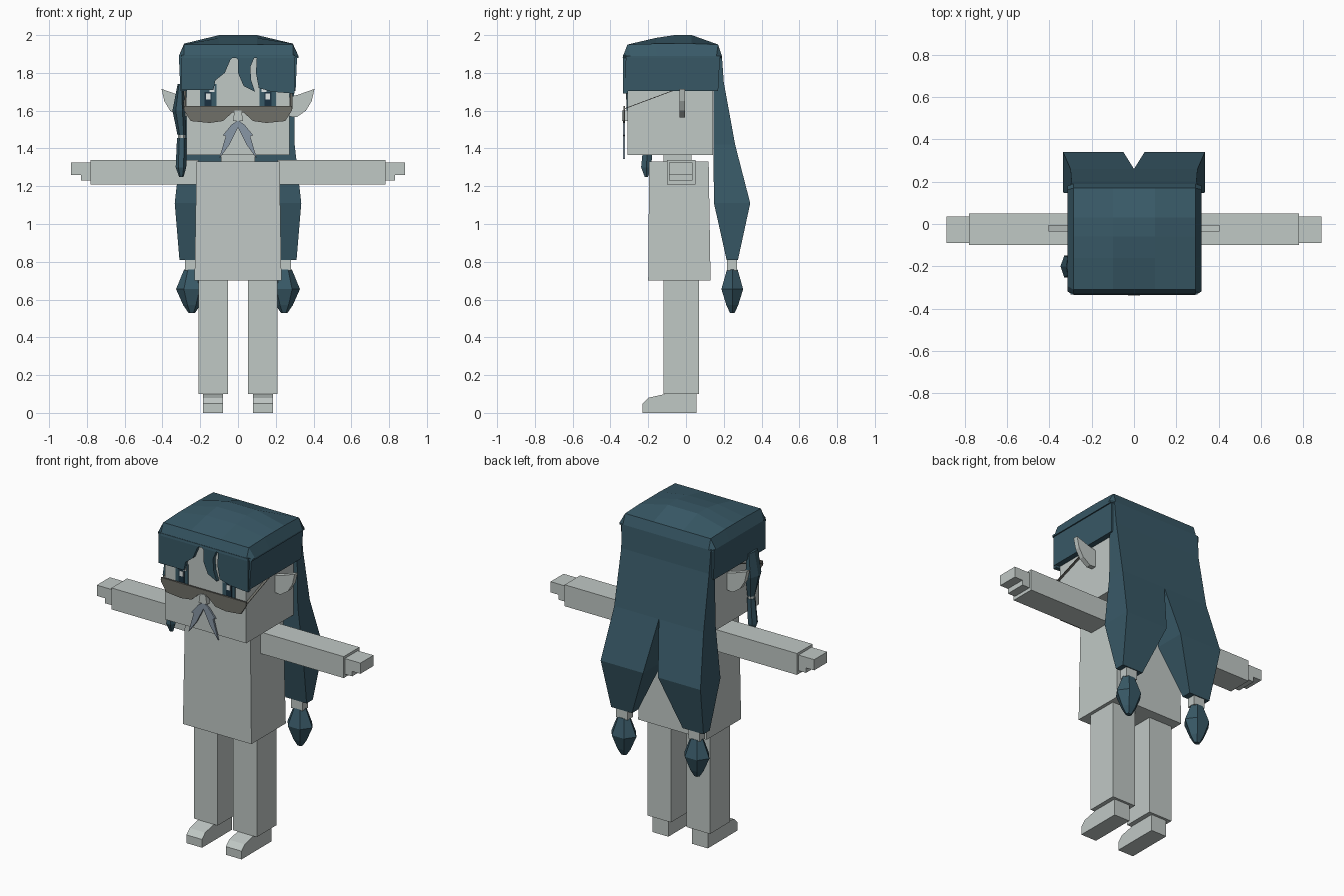
import bpy
import bmesh
import math

old_cube = bpy.data.objects.get("Cube")
if old_cube:
    bpy.data.objects.remove(old_cube, do_unlink=True)


def material(name, red, green, blue):
    mat = bpy.data.materials.new(name)
    mat.use_nodes = True
    mat.diffuse_color = (red, green, blue, 1)
    shader = mat.node_tree.nodes["Principled BSDF"]
    shader.inputs["Base Color"].default_value = (red, green, blue, 1)
    return mat


PALE = material("pale_grey", .53, .58, .56)
HAIR = material("teal_hair", .04, .1, .135)
LENS = material("smoky_lens", .16, .16, .14)
WHISKER = material("blue_grey_whisker", .25, .31, .38)
PUPIL = material("dark_pupil", .01, .03, .05)
SHINE = material("eye_shine", .8, .85, .85)


def loft(name, rings, mat):
    """Skin a list of equal-length rings and cap both ends."""
    bm = bmesh.new()
    loops = [[bm.verts.new(point) for point in ring] for ring in rings]
    count = len(loops[0])
    for lower, upper in zip(loops, loops[1:]):
        for i in range(count):
            j = (i + 1) % count
            bm.faces.new((lower[i], lower[j], upper[j], upper[i]))
    bm.faces.new(loops[0])
    bm.faces.new(loops[-1])
    bmesh.ops.recalc_face_normals(bm, faces=bm.faces)
    mesh = bpy.data.meshes.new(name)
    bm.to_mesh(mesh)
    bm.free()
    mesh.materials.append(mat)
    obj = bpy.data.objects.new(name, mesh)
    bpy.context.collection.objects.link(obj)
    return obj


def rect(left, right, front, back, z):
    return [(left, front, z), (right, front, z), (right, back, z), (left, back, z)]


def box(name, xs, ys, zs, mat):
    return loft(name, [rect(*xs, *ys, z) for z in zs], mat)


def plate(name, outline, ys, mat, side=1):
    """Extrude an (x, z) outline along y."""
    return loft(name, [[(side * x, y, z) for x, z in outline] for y in ys], mat)


def oval(x, y, z, width, depth, sides=6):
    angles = [math.tau * i / sides for i in range(sides)]
    return [(x + width * math.cos(a), y + depth * math.sin(a), z) for a in angles]


def span(side, inner, outer):
    return sorted((side * inner, side * outer))


# Head, neck and torso
box("head", (-.272, .272), (-.31, .142), (1.365, 1.9), PALE)
box("neck", (-.09, .09), (-.12, .03), (1.3, 1.37), PALE)
loft("torso", [rect(-.23, .23, -.2, .13, .7), rect(-.22, .22, -.195, .12, 1.33)], PALE)

# Limbs and ears
hand_outline = [(.77, 1.325), (.885, 1.325), (.885, 1.26), (.83, 1.26), (.83, 1.23), (.77, 1.23)]
foot_outline = [(.055, 0), (.055, .1), (-.11, .1), (-.2, .08), (-.23, .05), (-.23, 0)]
ear_outline = [(.26, 1.57), (.31, 1.565), (.36, 1.6), (.39, 1.65), (.405, 1.715),
               (.32, 1.685), (.26, 1.67)]
for side, label in ((1, "left"), (-1, "right")):
    box(label + "_arm", span(side, .21, .78), (-.1, .05), (1.21, 1.34), PALE)
    plate(label + "_hand", hand_outline, (-.09, .035), PALE, side)
    box(label + "_leg", span(side, .052, .21), (-.12, .07), (.1, .71), PALE)
    loft(label + "_foot", [[(side * x, y, z) for y, z in foot_outline] for x in (.08, .185)], PALE)
    plate(label + "_ear", ear_outline, (-.035, -.005), PALE, side)

# Crown of the hair, arched front to back with chamfered sides
arch = [(-.335, 1.88), (-.333, 1.89), (-.31, 1.95), (-.16, 1.985), (-.06, 2),
        (.03, 2), (.17, 1.95), (.19, 1.89), (.19, 1.88)]
stations = [(-.313, 1.89, .95), (-.285, 1.955, 1), (-.1, 2, 1),
            (.1, 2, 1), (.29, 1.955, 1), (.32, 1.89, .95)]
loft("hair_crown", [[(x, y * shrink, min(z, top)) for y, z in arch]
                    for x, top, shrink in stations], HAIR)

# Fringe with its parted strand
fringe = [(-.3, 1.895), (-.3, 1.71), (-.13, 1.71), (-.12, 1.76), (-.07, 1.8),
          (-.04, 1.87), (-.02, 1.89), (0, 1.87), (0, 1.8), (.03, 1.73), (.09, 1.7),
          (.07, 1.76), (.065, 1.83), (.09, 1.89), (.1, 1.89), (.095, 1.8),
          (.11, 1.72), (.18, 1.7), (.3, 1.69), (.3, 1.895)]
plate("hair_fringe", fringe, (-.333, -.308), HAIR)

# Sides and back of the hair
for side, label in ((1, "left"), (-1, "right")):
    loft("hair_side_" + label,
         [rect(*span(side, .27, .305), -.325, .17, 1.705),
          rect(*span(side, .27, .313), -.318, .18, 1.89)], HAIR)
loft("hair_back", [rect(-.3, .3, .145, .26, 1.42), rect(-.295, .295, .145, .2, 1.75),
                   rect(-.3, .3, .13, .19, 1.89)], HAIR)

# Twin hanging locks with bands and tufts
lock_rings = [(0, .3, .145, .26, 1.42), (.05, .335, .148, .34, 1.11), (.17, .31, .215, .275, .81)]
tuft_profile = [(.76, .04), (.655, .083), (.57, .045), (.53, .018)]
for side, label in ((1, "left"), (-1, "right")):
    loft(label + "_lock", [rect(*span(side, a, b), front, back, z)
                           for a, b, front, back, z in lock_rings], HAIR)
    box(label + "_lock_band", span(side, .205, .28), (.217, .27), (.755, .815), PALE)
    loft(label + "_lock_tuft", [oval(side * .245, .245, z, r, r * .8)
                                for z, r in tuft_profile], HAIR)

# Single thin strand hanging beside the face
loft("side_strand", [oval(-.298, -.2, 1.47, .022, .025), oval(-.312, -.2, 1.6, .035, .06),
                     oval(-.305, -.2, 1.74, .015, .05)], HAIR)
loft("side_strand_band", [oval(-.298, -.2, z, .02, .022) for z in (1.45, 1.475)], PALE)
loft("side_strand_tip", [oval(-.3, -.21, 1.25, .012, .01), oval(-.302, -.21, 1.3, .028, .032),
                         oval(-.298, -.2, 1.455, .025, .025)], HAIR)

# Eyes as stacked thin plates
for side, label in ((1, "left"), (-1, "right")):
    box(label + "_eye", span(side, .115, .2), (-.314, -.309), (1.6, 1.74), HAIR)
    box(label + "_pupil", span(side, .14, .178), (-.316, -.31), (1.62, 1.7), PUPIL)
    for number, (x, z) in enumerate(((.125, 1.7), (.145, 1.66))):
        box(label + "_eye_shine_" + str(number), span(side, x, x + .025),
            (-.318, -.312), (z, z + .03), SHINE)

# Spectacles: one joined lens bar and slanted temples
half_lens = [(.03, 1.59), (.08, 1.545), (.15, 1.535), (.25, 1.545), (.285, 1.6), (.285, 1.625)]
lens_outline = half_lens + [(-x, z) for x, z in reversed(half_lens)]
plate("spectacle_lenses", lens_outline, (-.332, -.322), LENS)
for side, label in ((1, "left"), (-1, "right")):
    temple = [rect(*span(side, .274, .288), y, y + .01, z)
              for y, z in ((-.332, 1.61), (-.05, 1.715))]
    loft(label + "_spectacle_temple", temple, LENS)

# Nose and forked moustache
loft("nose", [rect(-.028, .028, -.338, -.305, 1.545), rect(-.018, .018, -.338, -.305, 1.6)], PALE)
whisker = [(0, 1.55), (.035, 1.525), (.08, 1.47), (.065, 1.465), (.1, 1.345), (.045, 1.42), (0, 1.51)]
for side, label in ((1, "left"), (-1, "right")):
    plate(label + "_moustache", whisker, (-.333, -.322), WHISKER, side)
